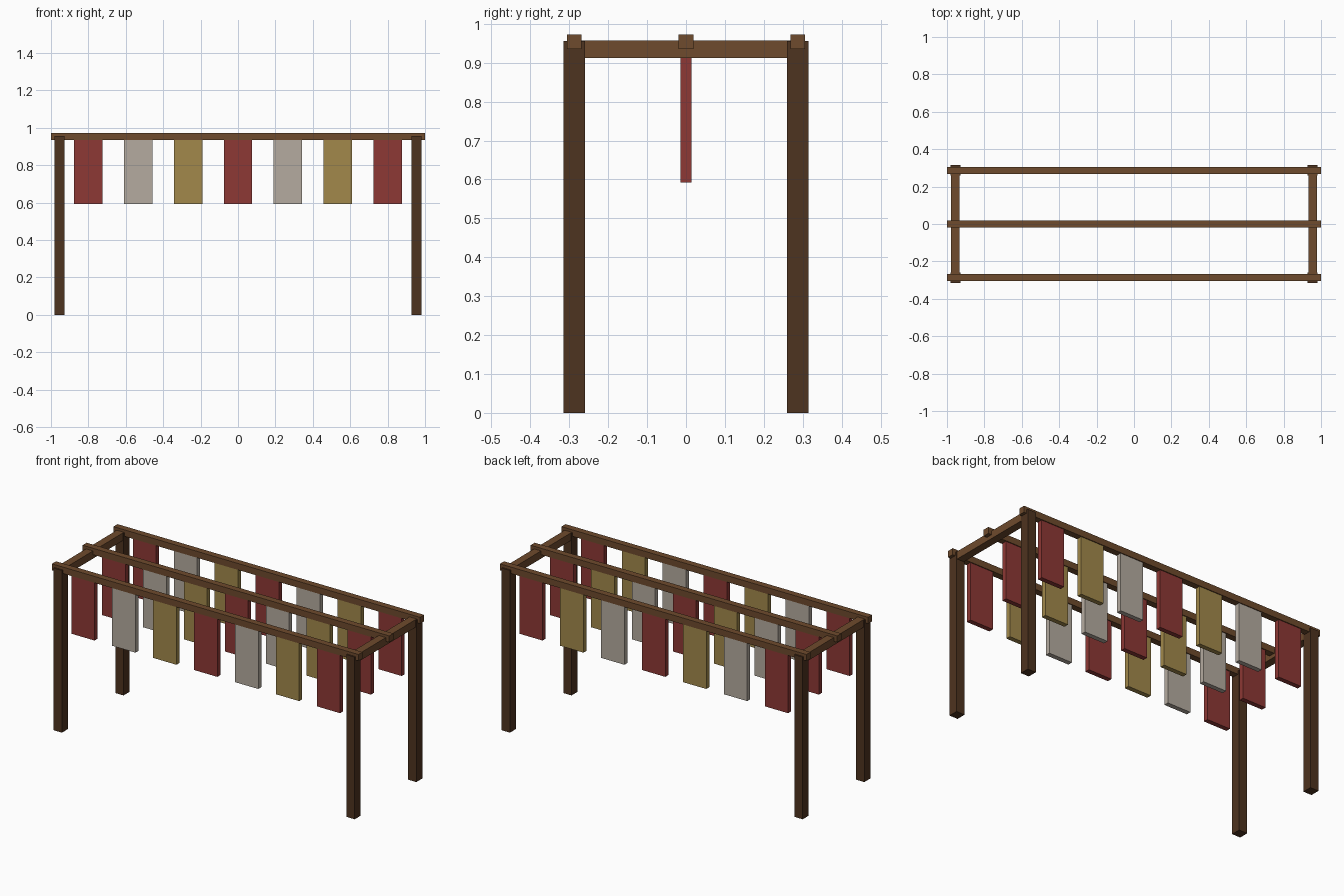
import bpy

cube = bpy.data.objects.get("Cube")
if cube:
    bpy.data.objects.remove(cube, do_unlink=True)


def material(name, rgb):
    m = bpy.data.materials.new(name)
    m.use_nodes = True
    m.diffuse_color = (*rgb, 1)
    bsdf = m.node_tree.nodes["Principled BSDF"]
    bsdf.inputs["Base Color"].default_value = (*rgb, 1)
    bsdf.inputs["Roughness"].default_value = 0.9
    return m


dark_wood = material("dark wood", (0.076, 0.033, 0.014))
brown_wood = material("brown wood", (0.156, 0.069, 0.026))
red = material("red cloth", (0.27, 0.04, 0.035))
grey = material("pale grey cloth", (0.46, 0.41, 0.35))
gold = material("gold cloth", (0.36, 0.25, 0.07))


def box(name, center, size, mat):
    bpy.ops.mesh.primitive_cube_add(size=1, location=center)
    ob = bpy.context.object
    ob.name = name
    ob.scale = size
    bpy.ops.object.transform_apply(location=False, rotation=False, scale=True)
    ob.data.materials.append(mat)
    return ob


POST_X, ROW_Y = 0.955, 0.287
sides = {"right": -1, "left": 1}
rows = {"front": -ROW_Y, "middle": 0, "back": ROW_Y}

# Corner posts and the cross beams joining them
for side, s in sides.items():
    for row in ("front", "back"):
        box(f"{row}_{side}_post", (s * POST_X, rows[row], 0.478),
            (0.054, 0.056, 0.956), dark_wood)
    box(f"{side}_cross_beam", (s * POST_X, 0, 0.935), (0.046, 0.61, 0.045), brown_wood)

# Long rails, each carrying a row of hanging cloths
for row, y in rows.items():
    box(f"{row}_rail", (0, y, 0.954), (2, 0.038, 0.038), brown_wood)
    for i in range(7):
        box(f"{row}_cloth_{i + 1}", ((i - 3) * 0.267, y, 0.768),
            (0.152, 0.028, 0.352), (red, grey, gold)[i % 3])
